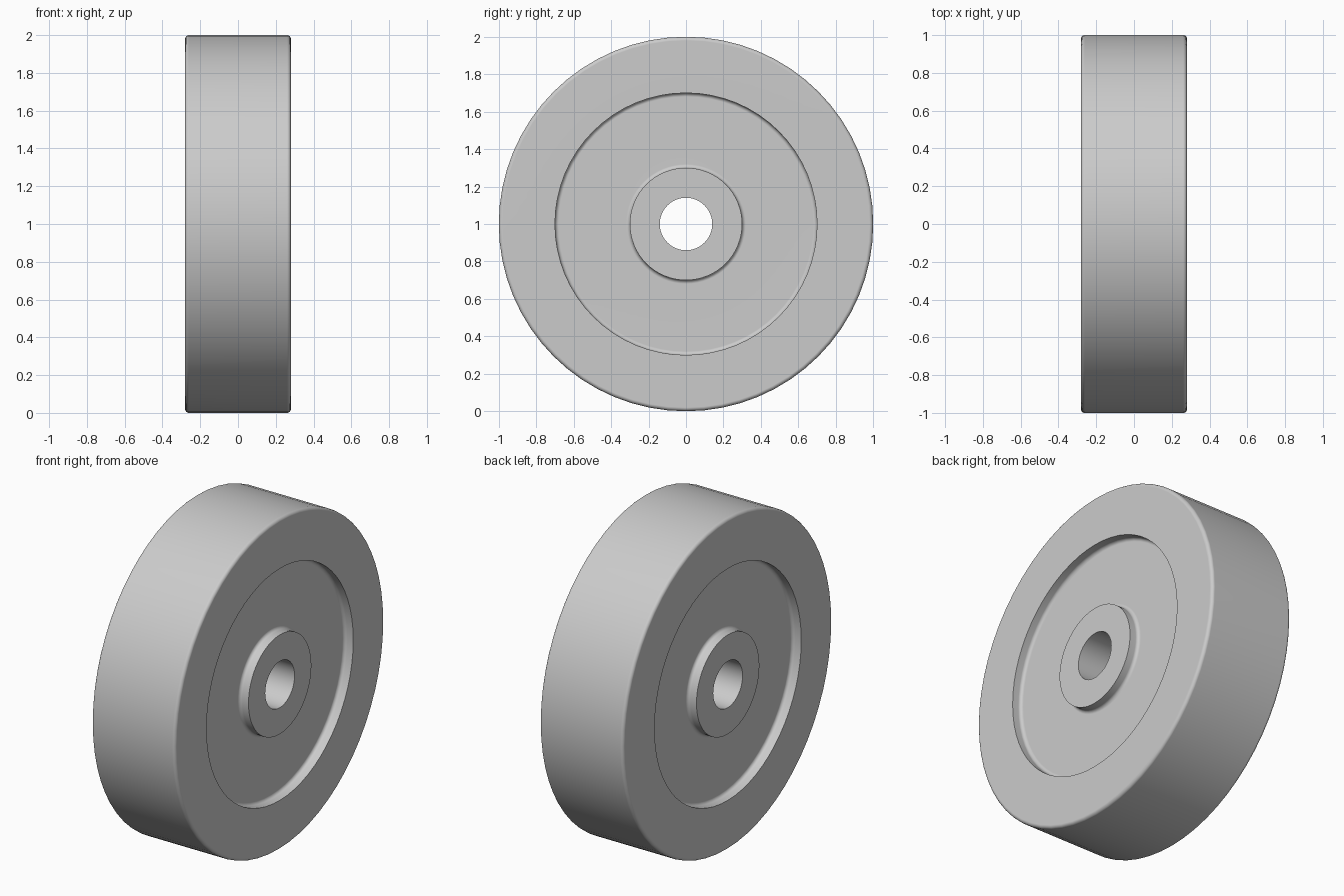
import bpy
import bmesh
from math import cos, sin, radians, tau
from mathutils import Vector

cube = bpy.data.objects.get("Cube")
if cube:
    bpy.data.objects.remove(cube, do_unlink=True)

HALF_WIDTH, RADIUS = 0.28, 1.0
FLOOR = 0.22                 # distance of the recessed web face from the middle
BORE, HUB, RECESS = 0.14, 0.30, 0.70
FILLET = 0.02
SEGMENTS = 64


def arc(x, r, start, end, steps=4):
    """Rounded corner in the (axial, radial) plane."""
    angles = [radians(start + (end - start) * i / steps) for i in range(steps + 1)]
    return [(x + FILLET * cos(a), r + FILLET * sin(a)) for a in angles]


# Half of the cross-section, from the bore out to the tread
half = [(HALF_WIDTH, BORE), (HALF_WIDTH, HUB)]
half += arc(FLOOR + FILLET, HUB + FILLET, -90, -180)
half += arc(FLOOR + FILLET, RECESS - FILLET, 180, 90)
half += [(HALF_WIDTH, RECESS)]
half += arc(HALF_WIDTH - FILLET, RADIUS - FILLET, 0, 90)
profile = half + [(-x, r) for x, r in reversed(half)]

# Revolve the closed section around the axle
bm = bmesh.new()
verts = [bm.verts.new((x, 0, r)) for x, r in profile]
edges = [bm.edges.new((v, verts[i - 1])) for i, v in enumerate(verts)]
bmesh.ops.spin(bm, geom=verts + edges, cent=(0, 0, 0), axis=(1, 0, 0),
               angle=tau, steps=SEGMENTS)
bmesh.ops.remove_doubles(bm, verts=bm.verts, dist=0.0005)
bmesh.ops.recalc_face_normals(bm, faces=bm.faces)
bmesh.ops.translate(bm, verts=bm.verts, vec=Vector((0, 0, RADIUS)))
mesh = bpy.data.meshes.new("wheel")
bm.to_mesh(mesh)
bm.free()
wheel = bpy.data.objects.new("wheel", mesh)
bpy.context.collection.objects.link(wheel)

# Plain grey finish
grey = bpy.data.materials.new("light_grey")
grey.use_nodes = True
colour = (0.6, 0.6, 0.6, 1)
grey.diffuse_color = colour
grey.node_tree.nodes["Principled BSDF"].inputs["Base Color"].default_value = colour
mesh.materials.append(grey)

# Smooth rounds with crisp rims and flat faces
bpy.ops.object.select_all(action='DESELECT')
wheel.select_set(True)
bpy.context.view_layer.objects.active = wheel
bpy.ops.object.shade_smooth_by_angle(angle=radians(35))
weighted = wheel.modifiers.new("weighted_normals", 'WEIGHTED_NORMAL')
weighted.keep_sharp = True
